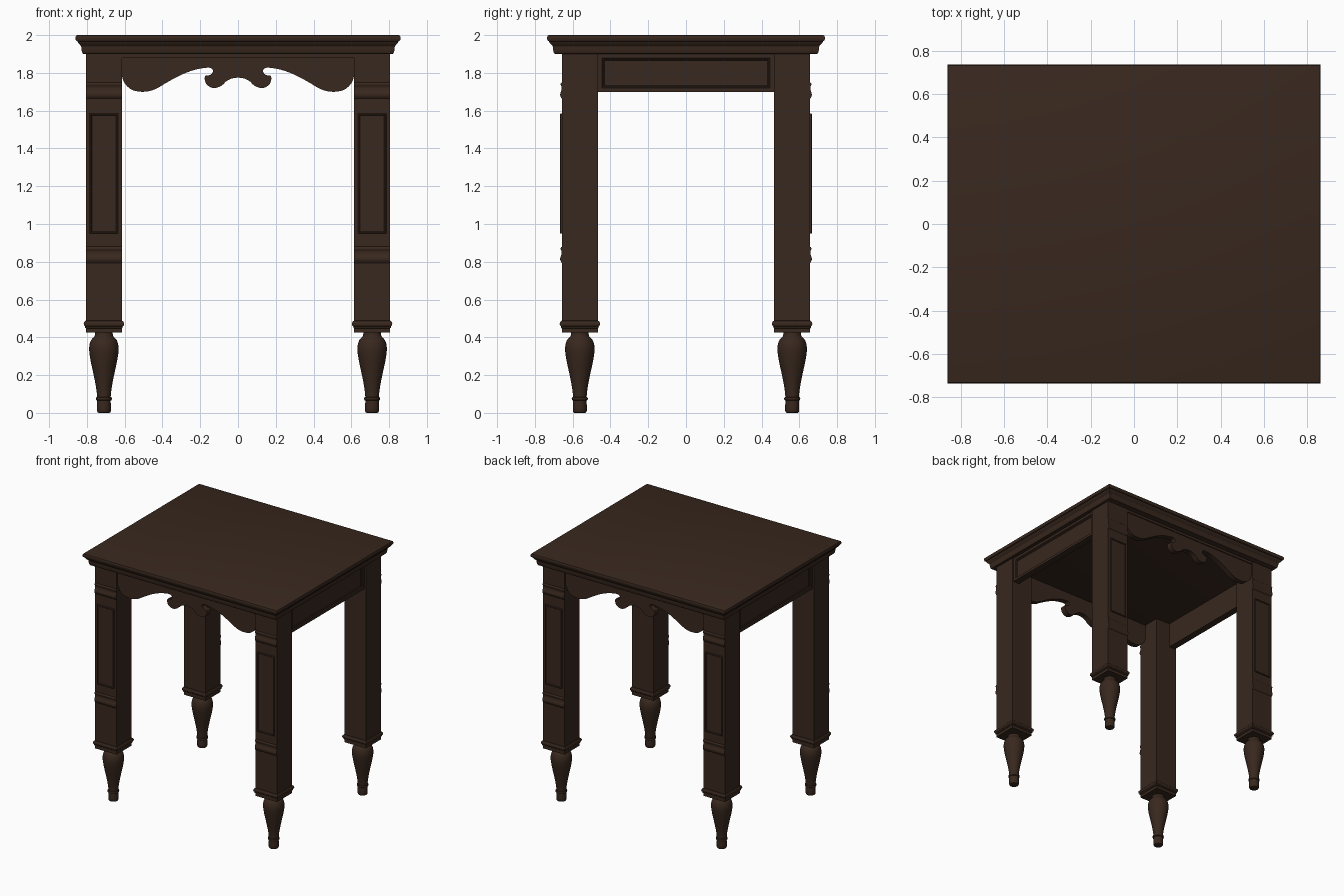
import bpy, bmesh, math
from mathutils import Vector

if "Cube" in bpy.data.objects:
    bpy.data.objects.remove(bpy.data.objects["Cube"])

wood = bpy.data.materials.new("dark_wood")
wood.diffuse_color = (0.04, 0.021, 0.013, 1)
wood.use_nodes = True
wood.node_tree.nodes["Principled BSDF"].inputs["Base Color"].default_value = wood.diffuse_color


def finish(name, bm, angle=30):
    bmesh.ops.recalc_face_normals(bm, faces=bm.faces)
    me = bpy.data.meshes.new(name)
    bm.to_mesh(me)
    bm.free()
    ob = bpy.data.objects.new(name, me)
    bpy.context.collection.objects.link(ob)
    me.materials.append(wood)
    bpy.ops.object.select_all(action='DESELECT')
    ob.select_set(True)
    bpy.context.view_layer.objects.active = ob
    bpy.ops.object.shade_smooth_by_angle(angle=math.radians(angle))
    return ob


def loft(name, rings):
    """Skin a stack of closed rings and cap both ends."""
    bm = bmesh.new()
    loops = [[bm.verts.new(p) for p in r] for r in rings]
    n = len(loops[0])
    for a, b in zip(loops, loops[1:]):
        for i in range(n):
            j = (i + 1) % n
            bm.faces.new((a[i], a[j], b[j], b[i]))
    bm.faces.new(loops[0])
    bm.faces.new(loops[-1])
    return finish(name, bm)


def rect_stack(name, cx, cy, hx, hy, profile):
    """Rectangle swept by a profile of (outward offset, z)."""
    return loft(name, [[(cx + sx * (hx + o), cy + sy * (hy + o), z)
                        for sx, sy in ((-1, -1), (1, -1), (1, 1), (-1, 1))]
                       for o, z in profile])


def lathe(name, cx, cy, profile, n=32):
    return loft(name, [[(cx + r * math.cos(2 * math.pi * i / n),
                         cy + r * math.sin(2 * math.pi * i / n), z)
                        for i in range(n)] for r, z in profile])


def smooth(pts, n=5):
    """Catmull-Rom curve through the points."""
    p = [Vector(q) for q in pts]
    p = [2 * p[0] - p[1]] + p + [2 * p[-1] - p[-2]]
    out = []
    for a, b, c, d in zip(p, p[1:], p[2:], p[3:]):
        for k in range(n):
            t = k / n
            out.append(0.5 * (2 * b + (c - a) * t + (2 * a - 5 * b + 4 * c - d) * t * t
                              + (3 * b - a - 3 * c + d) * t ** 3))
    return out + [p[-2]]


LX, LY, H = 0.71, 0.562, 0.095          # leg centres and half width

# table top with moulded edge
rect_stack("table_top", 0, 0, 0.82, 0.695, [
    (-0.005, 1.90), (0.002, 1.902), (0.006, 1.91), (0.009, 1.925), (0.010, 1.94), (0.015, 1.947),
    (0.022, 1.953), (0.028, 1.962), (0.030, 1.967), (0.036, 1.970), (0.040, 1.977),
    (0.040, 1.990), (0.037, 1.997), (0.030, 2.0)])

foot = smooth([(0.046, 0.425), (0.050, 0.405), (0.068, 0.385), (0.077, 0.355), (0.077, 0.32),
               (0.068, 0.265), (0.056, 0.21), (0.045, 0.155), (0.038, 0.11), (0.036, 0.084)], 3)
foot = [tuple(p) for p in foot] + [(0.041, 0.082), (0.043, 0.075), (0.041, 0.068), (0.036, 0.065),
                                   (0.037, 0.03), (0.037, 0.01), (0.033, 0.002), (0.028, 0.0)]
# leg moulding, (outward offset, z relative to its middle)
band = smooth([(-0.004, 0.046), (0.003, 0.043), (0.007, 0.034), (0.003, 0.025), (0.001, 0.015),
               (0.003, 0.002), (0.008, -0.012), (0.009, -0.024), (0.004, -0.036),
               (-0.004, -0.046)], 3)

for sx, sn in ((-1, "left"), (1, "right")):
    for sy, fn in ((-1, "front"), (1, "back")):
        cx, cy, tag = sx * LX, sy * LY, f"{fn}_{sn}"
        face = cy + sy * H
        rect_stack(f"leg_{tag}", cx, cy, H, H, [(0, 0.425), (0, 1.905)])
        rect_stack(f"leg_collar_{tag}", cx, cy, H, H, [
            (-0.003, 0.447), (0.004, 0.449), (0.005, 0.458), (0.010, 0.463), (0.012, 0.471),
            (0.010, 0.480), (0.004, 0.487), (-0.003, 0.489)])
        lathe(f"foot_{tag}", cx, cy, foot)
        # mouldings above and below the leg panel
        for zc, wn in ((1.705, "upper"), (0.835, "lower")):
            loft(f"{wn}_leg_moulding_{tag}",
                 [[(cx + e * H, face + sy * o, zc + z) for o, z in band] for e in (-1, 1)])
        # raised panel with a rim
        loft(f"leg_panel_{tag}",
             [[(cx + a * (0.075 - i), face + sy * d, 1.267 + b * (0.318 - i))
               for a, b in ((-1, -1), (1, -1), (1, 1), (-1, 1))]
              for i, d in ((0, -0.005), (0, 0.007), (0.003, 0.010), (0.007, 0.010),
                           (0.011, 0.005), (0.014, 0.005))])

# scalloped front and back aprons
half = smooth([(-0.615, 1.785), (-0.60, 1.745), (-0.56, 1.71), (-0.50, 1.70), (-0.44, 1.713),
               (-0.37, 1.753), (-0.30, 1.79), (-0.23, 1.816), (-0.17, 1.827), (-0.143, 1.825),
               (-0.133, 1.812), (-0.138, 1.796), (-0.155, 1.787), (-0.172, 1.785),
               (-0.176, 1.765), (-0.165, 1.738), (-0.14, 1.722), (-0.115, 1.721),
               (-0.085, 1.734), (-0.06, 1.757), (-0.03, 1.771), (0, 1.775)])
edge = [(p.x, p.y) for p in half]
edge += [(-x, z) for x, z in reversed(edge[:-1])]
edge += [(0.615, 1.905), (-0.615, 1.905)]
for sy, fn in ((-1, "front"), (1, "back")):
    loft(f"{fn}_apron", [[(x, sy * y, z) for x, z in edge] for y in (0.60, 0.645)])
    y = sy * 0.647
    rect_stack(f"{fn}_apron_strip", 0, y, 0.615, 0.006, [(0, 1.88), (0, 1.905)])

# side aprons with a sunk framed panel
for sx, sn in ((-1, "left"), (1, "right")):
    loft(f"{sn}_apron",
         [[(sx * x, a * (0.468 - i), 1.8 + b * (0.10 - j))
           for a, b in ((-1, -1), (1, -1), (1, 1), (-1, 1))]
          for x, i, j in ((0.74, 0, 0), (0.795, 0, 0), (0.795, 0.022, 0.020),
                          (0.788, 0.026, 0.024), (0.788, 0.032, 0.030), (0.783, 0.036, 0.034))])
